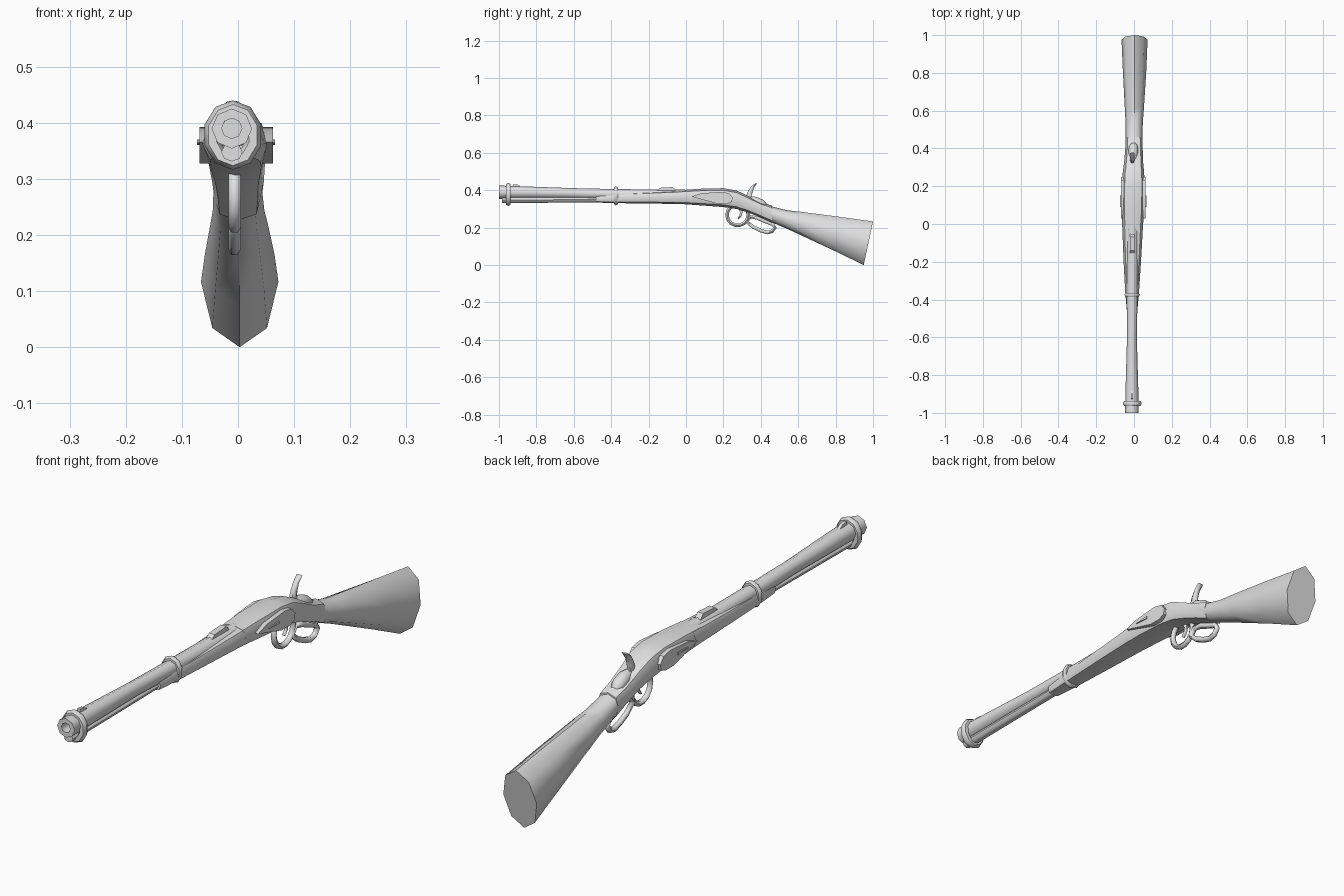
import bpy, bmesh
from math import sin, cos, pi, radians
from mathutils import Vector

cube = bpy.data.objects.get("Cube")
if cube:
    bpy.data.objects.remove(cube, do_unlink=True)

grey = bpy.data.materials.new("plain grey")
grey.use_nodes = True
grey.diffuse_color = (0.75, 0.75, 0.75, 1)
grey.node_tree.nodes["Principled BSDF"].inputs["Base Color"].default_value = grey.diffuse_color


def finish(bm, name, angle=50):
    """Turn a bmesh into a grey object, smooth below the given angle."""
    bmesh.ops.recalc_face_normals(bm, faces=bm.faces)
    mesh = bpy.data.meshes.new(name)
    bm.to_mesh(mesh)
    bm.free()
    obj = bpy.data.objects.new(name, mesh)
    bpy.context.collection.objects.link(obj)
    mesh.materials.append(grey)
    bpy.ops.object.select_all(action='DESELECT')
    obj.select_set(True)
    bpy.context.view_layer.objects.active = obj
    bpy.ops.object.shade_smooth_by_angle(angle=radians(angle))
    return obj


def skin(bm, rings, closed=False):
    """Bridge equal rings of points, capping the ends unless closed."""
    loops = [[bm.verts.new(p) for p in ring] for ring in rings]
    n = len(loops[0])
    pairs = list(zip(loops, loops[1:]))
    if closed:
        pairs.append((loops[-1], loops[0]))
    else:
        bm.faces.new(loops[0])
        bm.faces.new(loops[-1])
    for a, b in pairs:
        for i in range(n):
            j = (i + 1) % n
            bm.faces.new((a[i], a[j], b[j], b[i]))


def loft(name, sections, sides=8, boxy=1.0):
    """Sections: top point (y, z), bottom point (y, z), centre x, half width."""
    rings = []
    for yt, zt, yb, zb, xc, hw in sections:
        top, bottom = Vector((xc, yt, zt)), Vector((xc, yb, zb))
        ring = []
        for i in range(sides):
            a = 2 * pi * i / sides
            grow = 1 + (boxy - 1) * abs(sin(2 * a))
            t = 0.5 - 0.5 * cos(a) * grow
            ring.append(top.lerp(bottom, t) + Vector((hw * sin(a) * grow, 0, 0)))
        rings.append(ring)
    bm = bmesh.new()
    skin(bm, rings)
    return finish(bm, name)


def straight(y, top, bottom, xc, hw):
    return (y, top, y, bottom, xc, hw)


def sweep(name, path, xc, radius, closed=True, radii=None, sides=6):
    """Sweep a round section along a (y, z) path in the side plane."""
    pts = [Vector((xc, y, z)) for y, z in path]
    n = len(pts)
    rings = []
    for i, p in enumerate(pts):
        before = pts[i - 1] if closed or i else p
        after = pts[(i + 1) % n] if closed or i < n - 1 else p
        d = (after - before).normalized()
        side = Vector((0, -d.z, d.y))
        r = radii[i] if radii else radius
        rings.append([p + Vector((radius * cos(a), 0, 0)) + side * r * sin(a)
                      for a in [2 * pi * k / sides for k in range(sides)]])
    bm = bmesh.new()
    skin(bm, rings, closed)
    return finish(bm, name, 61)


def band(name, y, zc, xc, half_w, half_h, thick):
    """Rounded oval band around barrel and magazine tube."""
    rings = []
    for i in range(10):
        a = 2 * pi * i / 10
        out = Vector((sin(a), 0, cos(a)))
        ring = []
        for k in range(6):
            b = 2 * pi * k / 6
            s = thick * (cos(b) - 1)
            ring.append((xc + out.x * (half_w + s), y + thick * sin(b),
                         zc + out.z * (half_h + s)))
        rings.append(ring)
    bm = bmesh.new()
    skin(bm, rings, True)
    return finish(bm, name, 61)


def plate(name, outline, x0, x1):
    """Flat plate with a (y, z) outline between two x positions."""
    bm = bmesh.new()
    skin(bm, [[(x, y, z) for y, z in outline] for x in (x0, x1)])
    return finish(bm, name, 30)


# Barrel with a hollow bore
loft("barrel", [
    straight(-0.93, 0.408, 0.372, -0.011, 0.018),
    straight(-1.0, 0.408, 0.372, -0.011, 0.018),
    straight(-1.0, 0.425, 0.354, -0.011, 0.036),
    straight(-0.88, 0.421, 0.356, -0.011, 0.034),
    straight(-0.6, 0.411, 0.356, -0.011, 0.026),
    straight(-0.37, 0.406, 0.35, -0.01, 0.029),
    straight(0.06, 0.402, 0.34, -0.008, 0.034)])

loft("magazine_tube", [
    straight(-0.985, 0.364, 0.331, -0.011, 0.019),
    straight(-0.4, 0.366, 0.336, -0.011, 0.018)])

# Wooden fore-end and receiver
loft("forestock", [
    straight(-0.48, 0.374, 0.334, -0.01, 0.026),
    straight(-0.37, 0.383, 0.331, -0.01, 0.036),
    straight(-0.2, 0.391, 0.329, -0.009, 0.046),
    straight(0.03, 0.402, 0.325, -0.007, 0.057)], boxy=1.08)

loft("receiver", [
    straight(-0.02, 0.401, 0.326, -0.007, 0.054),
    straight(0.08, 0.408, 0.319, -0.005, 0.059),
    straight(0.2, 0.411, 0.31, -0.004, 0.06),
    straight(0.27, 0.399, 0.3, -0.003, 0.057),
    straight(0.33, 0.37, 0.282, -0.002, 0.05),
    straight(0.4, 0.335, 0.254, 0, 0.046),
    straight(0.46, 0.318, 0.226, 0, 0.043)], boxy=1.08)

# Butt stock with a slanted end
loft("stock", [
    straight(0.38, 0.338, 0.262, 0, 0.044),
    straight(0.46, 0.313, 0.228, 0, 0.044),
    straight(0.54, 0.293, 0.194, 0.001, 0.046),
    straight(0.62, 0.284, 0.157, 0.002, 0.051),
    (0.82, 0.258, 0.8, 0.073, 0.003, 0.062),
    (1.0, 0.233, 0.95, 0.0, 0.003, 0.069)])

# Bands
band("muzzle_band", -0.95, 0.378, -0.009, 0.053, 0.062, 0.015)
band("middle_band", -0.375, 0.37, -0.01, 0.043, 0.051, 0.012)

# Sights
plate("front_sight", [(-0.93, 0.41), (-0.925, 0.432), (-0.9, 0.43), (-0.87, 0.41)],
      -0.017, -0.005)
plate("rear_sight", [(-0.16, 0.395), (-0.14, 0.413), (-0.07, 0.417), (-0.05, 0.395)],
      -0.022, 0.002)

# Side plates
side_outline = [(0.03, 0.366), (0.08, 0.383), (0.19, 0.392), (0.23, 0.384),
                (0.25, 0.36), (0.245, 0.338), (0.22, 0.327), (0.17, 0.327)]
for side, x0, x1 in (("left", 0.04, 0.062), ("right", -0.05, -0.069)):
    plate(side + "_side_plate", side_outline, x0, x1)
    lug = [(0.09, 0.364), (0.15, 0.36), (0.15, 0.37)]
    plate(side + "_latch", lug, x1, x1 * 1.06)

# Hammer and tang
sweep("hammer", [(0.335, 0.335), (0.337, 0.365), (0.343, 0.39), (0.355, 0.415),
                 (0.376, 0.437)], -0.009, 0.012, False,
      [0.024, 0.018, 0.014, 0.01, 0.003])
loft("tang", [
    straight(0.345, 0.366, 0.32, -0.004, 0.018),
    straight(0.375, 0.365, 0.31, -0.004, 0.026),
    straight(0.41, 0.35, 0.3, -0.003, 0.024),
    straight(0.43, 0.33, 0.3, -0.002, 0.014)])

# Trigger guard, lever loop and trigger
guard = [(0.276 + 0.057 * cos(2 * pi * i / 14), 0.268 + 0.056 * sin(2 * pi * i / 14))
         for i in range(14)]
sweep("trigger_guard", guard, -0.006, 0.011)
sweep("lever_loop", [(0.325, 0.232), (0.36, 0.203), (0.4, 0.184), (0.435, 0.174),
                     (0.46, 0.18), (0.475, 0.2), (0.465, 0.218), (0.42, 0.235),
                     (0.38, 0.252), (0.345, 0.258)], -0.006, 0.011)
sweep("trigger", [(0.285, 0.31), (0.296, 0.285), (0.292, 0.265), (0.278, 0.248)],
      -0.006, 0.007, False, [0.01, 0.009, 0.007, 0.004])
